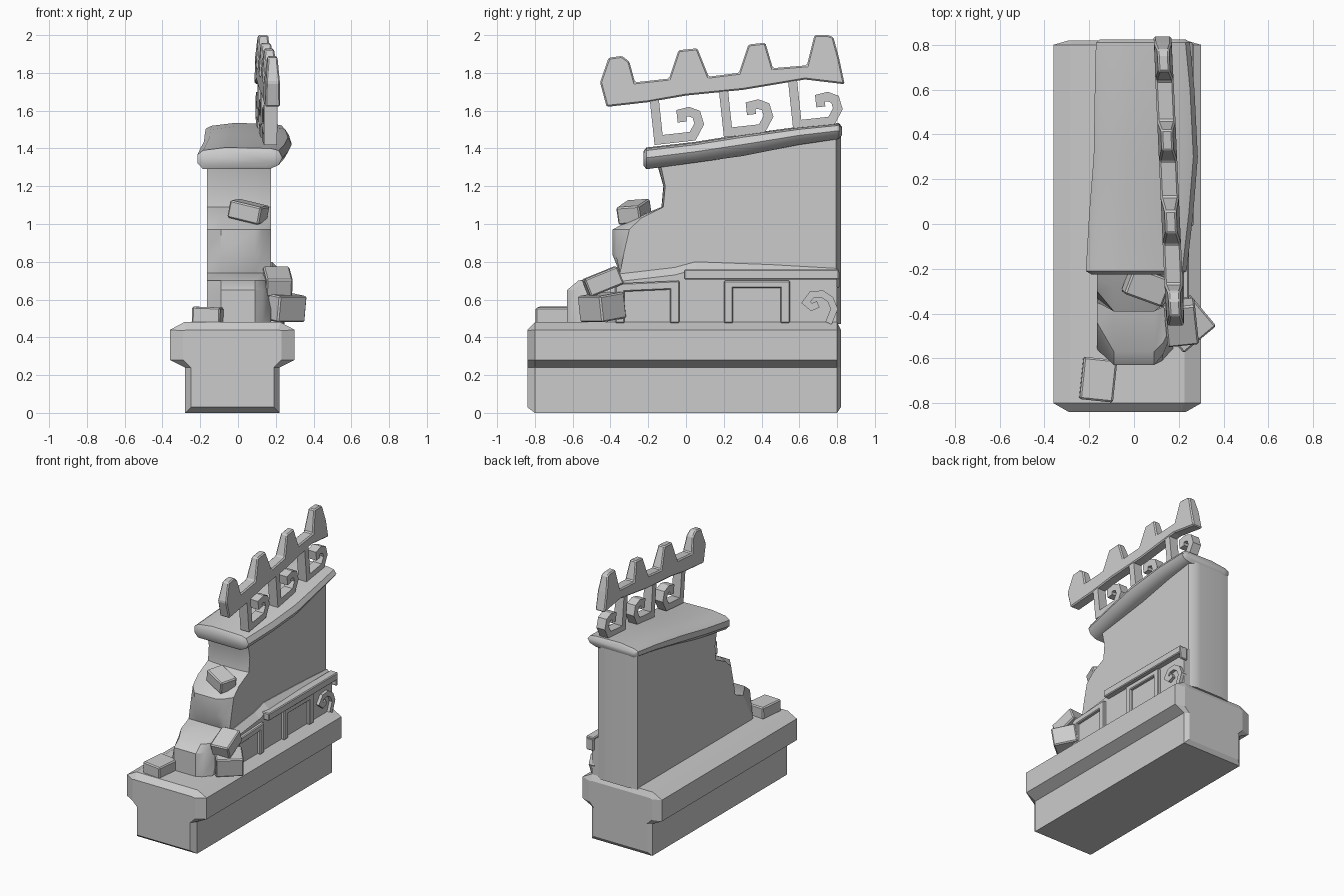
import bpy, bmesh, math
from mathutils import Vector

cube = bpy.data.objects.get("Cube")
if cube:
    bpy.data.objects.remove(cube, do_unlink=True)

stone = bpy.data.materials.new("grey_stone")
stone.use_nodes = True
GREY = (0.6, 0.6, 0.6, 1)
stone.diffuse_color = GREY
stone.node_tree.nodes["Principled BSDF"].inputs["Base Color"].default_value = GREY


def finish(name, bm, bevel=0, smooth=None):
    """Turn a bmesh into a named stone object."""
    bmesh.ops.recalc_face_normals(bm, faces=bm.faces)
    mesh = bpy.data.meshes.new(name)
    bm.to_mesh(mesh)
    bm.free()
    mesh.materials.append(stone)
    ob = bpy.data.objects.new(name, mesh)
    bpy.context.collection.objects.link(ob)
    if bevel:
        mod = ob.modifiers.new("bevel", 'BEVEL')
        mod.width, mod.segments = bevel, 1
    if smooth:
        bpy.ops.object.select_all(action='DESELECT')
        ob.select_set(True)
        bpy.context.view_layer.objects.active = ob
        bpy.ops.object.shade_smooth_by_angle(angle=math.radians(smooth))
    return ob


def loft(name, rings, bevel=0, smooth=None):
    """Skin a list of equal rings of 3D points and cap both ends."""
    bm = bmesh.new()
    loops = [[bm.verts.new(p) for p in ring] for ring in rings]
    n = len(loops[0])
    for a, b in zip(loops, loops[1:]):
        for i in range(n):
            j = (i + 1) % n
            bm.faces.new((a[i], a[j], b[j], b[i]))
    bm.faces.new(loops[0])
    bm.faces.new(loops[-1])
    return finish(name, bm, bevel, smooth)


def prism(name, outline, x0, x1, bevel=0):
    """Extrude a (y, z) outline from x0 to x1."""
    return loft(name, [[(x, y, z) for y, z in outline] for x in (x0, x1)], bevel)


def ribbon(path, width):
    """Outline of a constant-width mitred stroke along a (y, z) path."""
    pts = [Vector(p) for p in path]
    left, right = [], []
    for i, p in enumerate(pts):
        d0 = (p - pts[i - 1]).normalized() if i else None
        d1 = (pts[i + 1] - p).normalized() if i < len(pts) - 1 else d0
        d0 = d0 or d1
        n0, n1 = Vector((-d0.y, d0.x)), Vector((-d1.y, d1.x))
        m = (n0 + n1).normalized()
        m *= width / 2 / max(m.dot(n0), 0.5)
        left.append(tuple(p + m))
        right.append(tuple(p - m))
    return left + right[::-1]


# Plinth: T-shaped section with chamfered ends
half = [(0.25, 0), (0.25, 0.24), (0.33, 0.28), (0.33, 0.44), (0.255, 0.48)]
end = [(0.22, 0.03), (0.22, 0.24), (0.26, 0.28), (0.26, 0.435), (0.24, 0.44)]


def plinth_ring(side, y):
    full = side + [(-x, z) for x, z in reversed(side)]
    return [(x - 0.03, y, z) for x, z in full]


loft("plinth", [plinth_ring(end, -0.84), plinth_ring(half, -0.80),
                plinth_ring(half, 0.80), plinth_ring(end, 0.82)])

# Broken wall: stepped front in the middle, sloping at the sides
heights = [0.47, 0.65, 0.70, 0.74, 0.84, 0.97, 1.03, 1.09, 1.20, 1.34]
middle = [-0.63, -0.63, -0.57, -0.35, -0.39, -0.39, -0.28, -0.13, -0.12, -0.16]
sides = [-0.56, -0.47, -0.44, -0.35, -0.33, -0.30, -0.24, -0.12, -0.11, -0.14]
wall = []
for x, blend, back in ((-0.165, 0, 0.81), (-0.09, 1, 0.82), (0.09, 1, 0.82),
                       (0.13, 0.7, 0.82), (0.175, 0, 0.795)):
    ring = [(x, s + (m - s) * blend, z) for s, m, z in zip(sides, middle, heights)]
    wall.append(ring + [(x, back, 1.48), (x, back, 0.47)])
loft("wall", wall, smooth=30)

# Sloping roof slab with a rolled eave
roof = []
for y, xl, xr, zb, zt in ((-0.225, -0.19, 0.21, 1.31, 1.38), (-0.21, -0.215, 0.235, 1.29, 1.40),
                          (0.05, -0.20, 0.265, 1.325, 1.43), (0.30, -0.18, 0.285, 1.36, 1.47),
                          (0.60, -0.175, 0.27, 1.42, 1.51), (0.81, -0.17, 0.25, 1.45, 1.53),
                          (0.825, -0.15, 0.23, 1.47, 1.51)):
    h = zt - zb
    sec = [(xl, zb + 0.3 * h), (xl + 0.03, zb), (xr - 0.07, zb), (xr - 0.02, zb + 0.2 * h),
           (xr, zb + 0.55 * h), (xr - 0.02, zb + 0.9 * h), (xr - 0.06, zt),
           (xl + 0.15, zt + 0.005), (xl + 0.03, zt - 0.01), (xl, zb + 0.7 * h)]
    roof.append([(x, y, z) for x, z in sec])
loft("roof", roof, smooth=40)

# Side panel and its raised frames
panel = [(-0.42, 0.47), (-0.40, 0.66), (-0.36, 0.735), (-0.06, 0.77), (0.05, 0.80),
         (0.45, 0.785), (0.80, 0.765), (0.80, 0.47)]
loft("side_panel", [[(0.14, y, z) for y, z in panel],
                    [(0.18, y, z) for y, z in panel],
                    [(0.222, y, z if z < 0.7 else z - 0.04) for y, z in panel]])


def bar(name, y0, y1, z0, z1, x1, rise=0.0):
    prism(name, [(y0, z0), (y1, z0 + rise), (y1, z1 + rise), (y0, z1)], 0.20, x1, 0.006)


bar("panel_cap", -0.01, 0.81, 0.705, 0.76, 0.265)
bar("cap_end", 0.795, 0.812, 0.66, 0.75, 0.262)
for i, y in enumerate((-0.375, -0.085, 0.20, 0.50)):
    bar(f"panel_post_{i + 1}", y, y + 0.05, 0.475, 0.69, 0.245)
bar("front_frame_top", -0.37, -0.035, 0.64, 0.685, 0.245, 0.015)
bar("middle_frame_top", 0.20, 0.55, 0.66, 0.70, 0.245)
hook = [(0.755, 0.475), (0.785, 0.55), (0.765, 0.60), (0.72, 0.63), (0.665, 0.625),
        (0.635, 0.585), (0.665, 0.56), (0.70, 0.575)]
prism("panel_hook", ribbon(hook, 0.036), 0.20, 0.245)


# Crest: toothed rail on three scrolls, leaning inward towards the back
def lean(ob):
    for v in ob.data.vertices:
        taper = 1 - 0.35 * min(max((v.co.z - 0.11 * v.co.y - 1.78) / 0.13, 0), 1)
        v.co.x = v.co.x * taper + 0.165 - 0.045 * v.co.y


rail = [(-0.42, 1.62), (-0.20, 1.645), (0, 1.68), (0.30, 1.71), (0.63, 1.765), (0.84, 1.74),
        (0.81, 1.88), (0.78, 1.99), (0.75, 2.0), (0.68, 2.0), (0.64, 1.84), (0.46, 1.825),
        (0.42, 1.96), (0.33, 1.95), (0.28, 1.80), (0.12, 1.78), (0.06, 1.93), (-0.04, 1.92),
        (-0.09, 1.77), (-0.27, 1.75), (-0.30, 1.86), (-0.34, 1.89), (-0.41, 1.88), (-0.455, 1.75)]
lean(prism("crest_rail", rail, -0.04, 0.04, 0.008))
scroll = [(-0.17, 1.68), (-0.145, 1.445), (0.035, 1.465), (0.07, 1.53), (0.055, 1.58),
          (0.015, 1.595), (-0.025, 1.585), (-0.02, 1.54)]
for i in range(3):
    path = [(y + 0.367 * i, z + 0.04 * i) for y, z in scroll]
    lean(prism(f"crest_scroll_{i + 1}", ribbon(path, 0.048), -0.035, 0.035))


# Fallen blocks
def block(name, loc, size, rot):
    bm = bmesh.new()
    bmesh.ops.create_cube(bm, size=1)
    bmesh.ops.scale(bm, vec=size, verts=bm.verts)
    ob = finish(name, bm, 0.008)
    ob.location = loc
    ob.rotation_euler = [math.radians(a) for a in rot]


block("front_block", (-0.16, -0.695, 0.515), (0.15, 0.19, 0.09), (0, 2, -6))
block("large_block", (0.235, -0.445, 0.56), (0.19, 0.17, 0.14), (8, 0, 40))
block("upper_block", (0.21, -0.44, 0.695), (0.14, 0.19, 0.10), (22, 0, 6))
block("ledge_block", (0.055, -0.275, 1.065), (0.18, 0.13, 0.095), (4, 13, -20))
